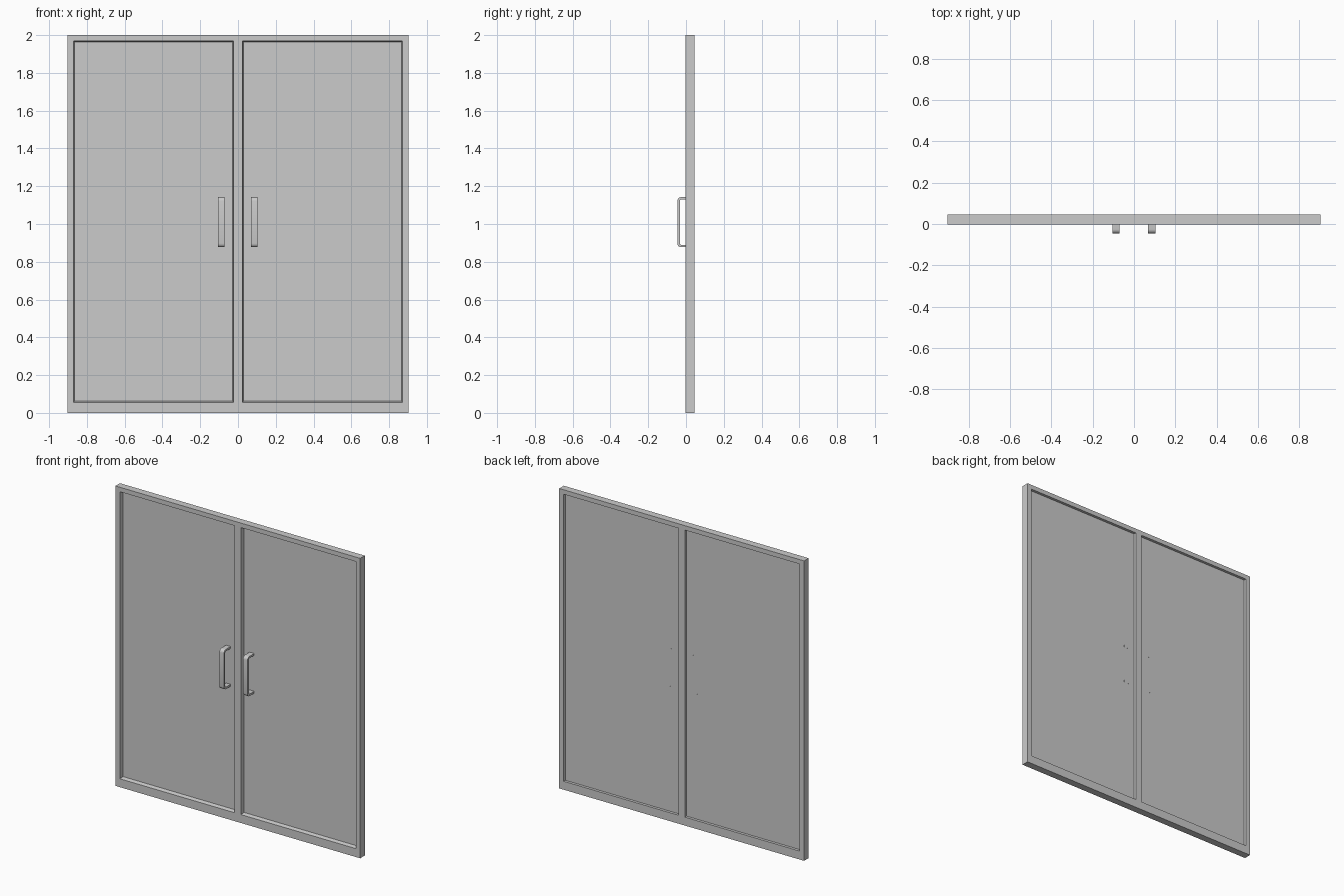
import bpy, bmesh, math

if "Cube" in bpy.data.objects:
    bpy.data.objects.remove(bpy.data.objects["Cube"])

HALF_W, HEIGHT = 0.903, 2.0
Y_FRONT, Y_BACK = -0.002, 0.046      # frame faces
Y_PANEL, PANEL_T = 0.024, 0.004      # door panel front and thickness
OPENINGS = {"left": (-0.871, -0.023, 0.056, 1.970),
            "right": (0.023, 0.871, 0.056, 1.970)}


def mesh_object(name, bm):
    bmesh.ops.recalc_face_normals(bm, faces=bm.faces)
    me = bpy.data.meshes.new(name)
    bm.to_mesh(me)
    bm.free()
    ob = bpy.data.objects.new(name, me)
    bpy.context.collection.objects.link(ob)
    return ob


def rect(x0, x1, z0, z1, inset=0.0):
    return [(x0 + inset, z0 + inset), (x1 - inset, z0 + inset),
            (x1 - inset, z1 - inset), (x0 + inset, z1 - inset)]


def bridge_rings(bm, rings):
    """Join closed rings of vertices into a closed tube."""
    for a, b in zip(rings, rings[1:] + rings[:1]):
        for i in range(len(a)):
            j = (i + 1) % len(a)
            bm.faces.new((a[i], a[j], b[j], b[i]))


def door_frame():
    """Flat grid with two openings, extruded to the frame depth."""
    (a, b, z0, z1), (c, d, _, _) = OPENINGS["left"], OPENINGS["right"]
    xs, zs = (-HALF_W, a, b, c, d, HALF_W), (0, z0, z1, HEIGHT)
    bm = bmesh.new()
    v = [[bm.verts.new((x, Y_FRONT, z)) for z in zs] for x in xs]
    for i in range(5):
        for k in range(3):
            if not (k == 1 and i in (1, 3)):
                bm.faces.new((v[i][k], v[i + 1][k], v[i + 1][k + 1], v[i][k + 1]))
    geo = bmesh.ops.extrude_face_region(bm, geom=bm.faces[:])["geom"]
    for e in geo:
        if isinstance(e, bmesh.types.BMVert):
            e.co.y = Y_BACK
    # keep a front copy of the faces if the extrusion consumed them
    if not any(all(abs(q.co.y - Y_FRONT) < 1e-6 for q in f.verts) for f in bm.faces):
        for i in range(5):
            for k in range(3):
                if not (k == 1 and i in (1, 3)):
                    bm.faces.new((v[i][k], v[i + 1][k], v[i + 1][k + 1], v[i][k + 1]))
    bmesh.ops.dissolve_limit(bm, angle_limit=0.01, verts=bm.verts[:], edges=bm.edges[:])
    mesh_object("door_frame", bm)


def bead(side, r):
    """Thin sloping strip around the front of an opening."""
    bm = bmesh.new()
    section = [(0.0, Y_FRONT + 0.001), (0.006, Y_PANEL), (0.0, Y_PANEL)]
    bridge_rings(bm, [[bm.verts.new((x, y, z)) for x, z in rect(*r, inset)]
                      for inset, y in section])
    mesh_object(side + "_bead", bm)


def panel(side, r):
    bm = bmesh.new()
    face = bm.faces.new([bm.verts.new((x, Y_PANEL, z)) for x, z in rect(*r)])
    geo = bmesh.ops.extrude_face_region(bm, geom=[face], use_keep_orig=True)["geom"]
    for e in geo:
        if isinstance(e, bmesh.types.BMVert):
            e.co.y += PANEL_T
    mesh_object(side + "_panel", bm)


def handle(side, xc, width=0.034):
    """Flat bar bent into a C, its ends set into the panel."""
    def bent(y, z0, z1, r):
        pts = [(Y_PANEL + PANEL_T + 0.0005, z1)]
        for cz, start in ((z1 - r, 90), (z0 + r, 180)):
            for i in range(5):
                t = math.radians(start + 22.5 * i)
                pts.append((y + r + r * math.cos(t), cz + r * math.sin(t)))
        return pts + [(Y_PANEL + PANEL_T + 0.0005, z0)]
    profile = (bent(-0.046, 0.877, 1.142, 0.02)
               + bent(-0.033, 0.890, 1.129, 0.007)[::-1])
    bm = bmesh.new()
    a, b = ([bm.verts.new((xc + s * width / 2, y, z)) for y, z in profile] for s in (-1, 1))
    n, h = len(profile), len(profile) // 2
    for i in range(n):
        j = (i + 1) % n
        bm.faces.new((a[i], a[j], b[j], b[i]))
    for i in range(h - 1):
        for c in (a, b):
            bm.faces.new((c[i], c[i + 1], c[n - 2 - i], c[n - 1 - i]))
    ob = mesh_object(side + "_handle", bm)
    bpy.context.view_layer.objects.active = ob
    ob.select_set(True)
    bpy.ops.object.shade_smooth_by_angle(angle=math.radians(30))
    ob.select_set(False)


door_frame()
for side, r in OPENINGS.items():
    bead(side, r)
    panel(side, r)
handle("left", -0.088)
handle("right", 0.086)
